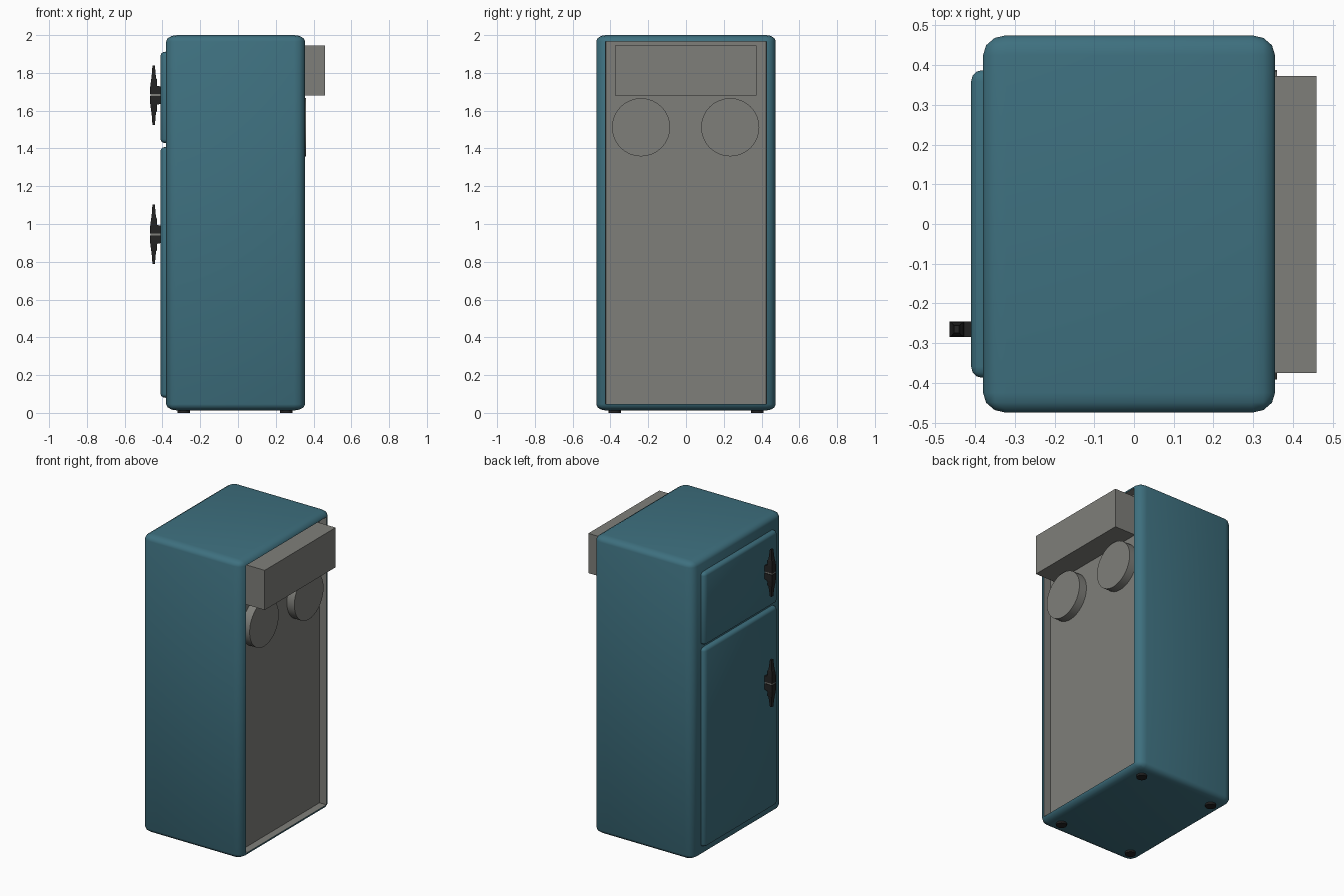
import bpy, bmesh, math
from mathutils import Vector, Matrix

if "Cube" in bpy.data.objects:
    bpy.data.objects.remove(bpy.data.objects["Cube"])


def material(name, rgb):
    m = bpy.data.materials.new(name)
    m.diffuse_color = (*rgb, 1)
    m.use_nodes = True
    m.node_tree.nodes["Principled BSDF"].inputs["Base Color"].default_value = m.diffuse_color
    return m


TEAL = material("teal enamel", (0.048, 0.162, 0.212))
GREY = material("grey metal", (0.212, 0.212, 0.195))
BLACK = material("black", (0.017, 0.017, 0.017))


def finish(bm, name, mats, smooth=False):
    bmesh.ops.recalc_face_normals(bm, faces=bm.faces)
    me = bpy.data.meshes.new(name)
    bm.to_mesh(me)
    bm.free()
    for m in mats:
        me.materials.append(m)
    ob = bpy.data.objects.new(name, me)
    bpy.context.collection.objects.link(ob)
    if smooth:
        bpy.ops.object.select_all(action='DESELECT')
        ob.select_set(True)
        bpy.context.view_layer.objects.active = ob
        bpy.ops.object.shade_smooth_by_angle(angle=math.radians(40))
    return ob


def box_bm(lo, hi, radii=None):
    """Box between two corners, with an optional rounding per axis."""
    lo, hi = Vector(lo), Vector(hi)
    r = Vector(radii or (1, 1, 1))
    bm = bmesh.new()
    bmesh.ops.create_cube(bm, size=1)
    for v in bm.verts:
        v.co = Vector([v.co[i] * (hi[i] - lo[i]) / r[i] for i in range(3)])
    if radii:
        bmesh.ops.bevel(bm, geom=bm.edges[:], offset=1, offset_type='OFFSET',
                        segments=3, profile=0.5, affect='EDGES')
    mid = (lo + hi) / 2
    for v in bm.verts:
        v.co = Vector([v.co[i] * r[i] + mid[i] for i in range(3)])
    bm.normal_update()
    return bm


def disc(name, centre, radius, depth, axis, mat, sides=32):
    bm = bmesh.new()
    rot = Matrix.Rotation(math.pi / 2, 4, 'Y') if axis == 'X' else Matrix()
    bmesh.ops.create_cone(bm, cap_ends=True, segments=sides, radius1=radius, radius2=radius,
                          depth=depth, matrix=Matrix.Translation(centre) @ rot)
    return finish(bm, name, [mat], True)


# Cabinet with the back face sunk in as a grey recess
bm = box_bm((-0.38, -0.475, 0.013), (0.355, 0.475, 2.0), (0.058, 0.05, 0.033))
back = max(bm.faces, key=lambda f: f.calc_center_median().x * f.calc_area())
walls = bmesh.ops.inset_region(bm, faces=[back], thickness=0.0005, depth=-0.05)["faces"]
for v in back.verts:
    v.co.x = 0.305
for f in walls + [back]:
    f.material_index = 1
finish(bm, "cabinet", [TEAL, GREY], True)

# Doors on the -x side
for name, z0, z1 in (("freezer_door", 1.428, 1.912), ("main_door", 0.08, 1.408)):
    finish(box_bm((-0.41, -0.387, z0), (-0.33, 0.387, z1), (0.026, 0.028, 0.02)),
           name, [TEAL], True)

# Cooling unit and fans in the recess
finish(box_bm((0.30, -0.375, 1.68), (0.46, 0.373, 1.945)), "cooling_unit", [GREY])
for side, y in (("left", -0.238), ("right", 0.234)):
    disc(side + "_fan", (0.33, y, 1.512), 0.154, 0.06, 'X', GREY)

# Stepped, tapering handles: each ring is (height, x outer, x inner, half width)
RINGS = [(0.005, -0.465, -0.405, 0.02), (0.045, -0.465, -0.405, 0.02),
         (0.05, -0.464, -0.428, 0.02), (0.085, -0.46, -0.43, 0.017),
         (0.09, -0.458, -0.434, 0.015), (0.157, -0.453, -0.44, 0.009)]
for name, zc in (("freezer_handle", 1.682), ("main_handle", 0.945)):
    bm = bmesh.new()
    for s in (1, -1):
        loops = [[bm.verts.new((x, -0.265 + w * d, zc + s * h))
                  for x, d in ((xo, -1), (xi, -1), (xi, 1), (xo, 1))]
                 for h, xo, xi, w in RINGS]
        for a, b in zip(loops, loops[1:]):
            for i in range(4):
                j = (i + 1) % 4
                bm.faces.new((a[i], a[j], b[j], b[i]))
        bm.faces.new(loops[0])
        bm.faces.new(loops[-1])
    finish(bm, name, [BLACK])
    # thin grey plate between the halves
    finish(box_bm((-0.462, -0.282, zc - 0.006), (-0.40, -0.248, zc + 0.006)),
           name + "_plate", [GREY])

# Feet
for xn, x in (("door_side", -0.288), ("back_side", 0.256)):
    for yn, y in (("left", -0.378), ("right", 0.378)):
        disc(f"foot_{xn}_{yn}", (x, y, 0.015), 0.033, 0.03, 'Z', BLACK, 16)
